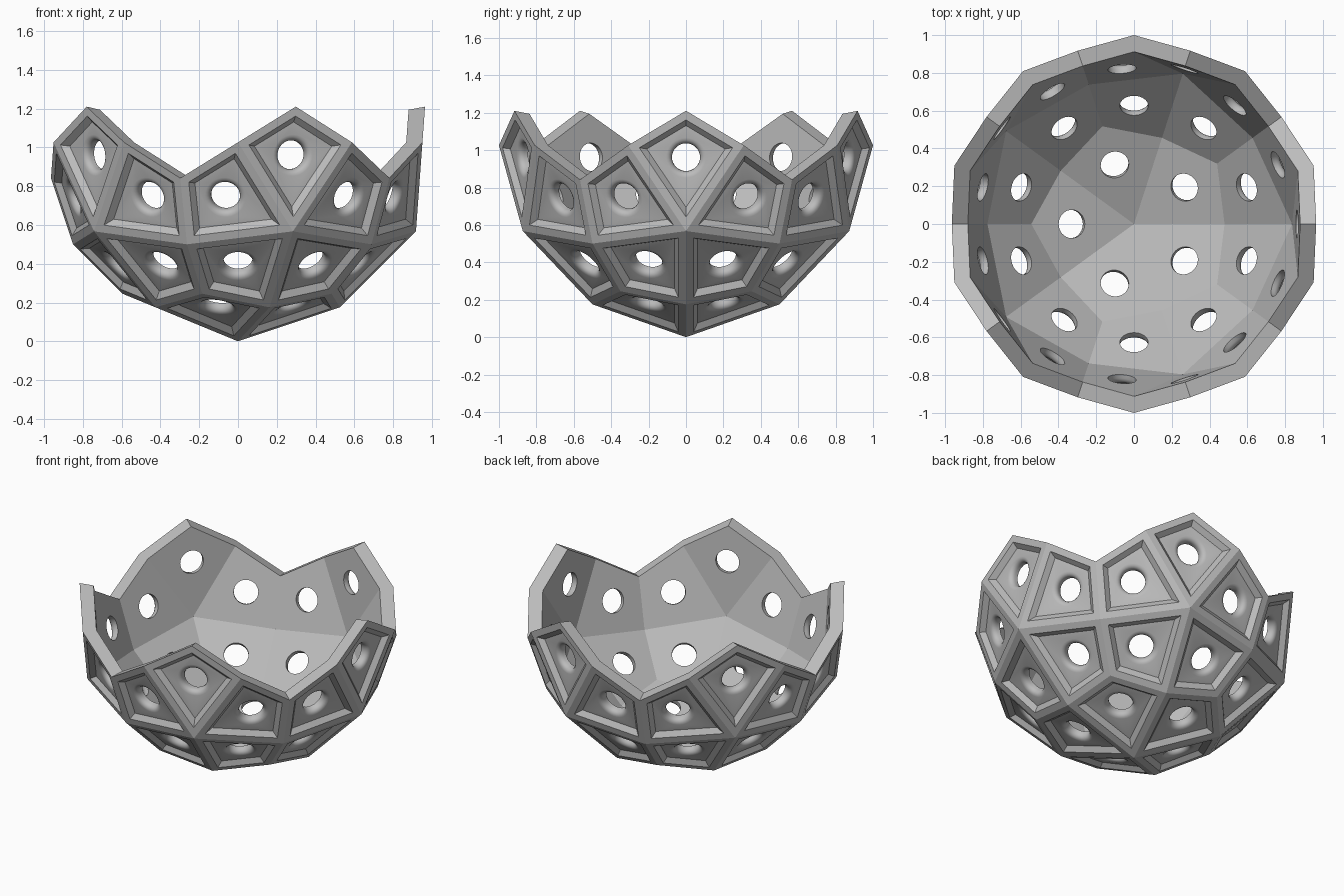
import bpy, bmesh
from math import sin, cos, tau, sqrt, radians
from mathutils import Vector

cube = bpy.data.objects.get("Cube")
if cube:
    bpy.data.objects.remove(cube, do_unlink=True)

R5, R2, R3 = 1.026, 1.0, 0.982      # radii of the three kinds of kite corner
INNER = 0.912                       # inner shell scale
SEG = 32                            # sides of each round hole
BORDER, SLOPE, DEPTH = 0.042, 0.028, 0.03
HOLE, FLARE, FILLET_STEPS = 0.075, 0.032, 4


def ring_points(z, turn):
    r = sqrt(1 - z * z)
    return [Vector((r * cos(turn + tau * k / 5), r * sin(turn + tau * k / 5), z)) for k in range(5)]


# Kites of the lower half: five around the pole, five around each lower point
pole = Vector((0, 0, -1))
low = ring_points(-1 / sqrt(5), 0)
high = ring_points(1 / sqrt(5), tau / 10)
fans = [(pole, low)]
for k in range(5):
    fans.append((low[k], [pole, low[(k + 1) % 5], high[k], high[k - 1], low[k - 1]]))


def kites():
    for p, around in fans:
        for i in range(5):
            q, s = around[i], around[(i + 1) % 5]
            yield [p * R5, (p + q).normalized() * R2,
                   (p + q + s).normalized() * R3, (p + s).normalized() * R2]


bm = bmesh.new()


def add(points):
    return [bm.verts.new(p) for p in points]


def bridge(a, b):
    n = len(a)
    for i in range(n):
        j = (i + 1) % n
        bm.faces.new((a[i], a[j], b[j], b[i]))


def inset(pts, d, normal):
    """Offset each side of a planar outline inward by d."""
    out = []
    for i, p in enumerate(pts):
        a, b = (pts[i - 1] - p).normalized(), (pts[(i + 1) % 4] - p).normalized()
        out.append(p + (a + b) * (d / a.cross(b).length))
    return out


def plate_with_hole(corners, circle):
    """Fill between four corners and a circle with four faces."""
    near = [min(range(SEG), key=lambda k: (circle[k].co - c.co).length) for c in corners]
    for i in range(4):
        j = (i + 1) % 4
        steps = (near[j] - near[i]) % SEG
        arc = [circle[(near[i] + s) % SEG] for s in range(steps, -1, -1)]
        bm.faces.new([corners[i], corners[j]] + arc)


def panel(pts):
    normal = (pts[2] - pts[0]).cross(pts[3] - pts[1]).normalized()
    if normal.dot(pts[0]) < 0:
        pts = pts[::-1]
        normal = -normal
    centre = normal * normal.dot(pts[0])
    u = (pts[0] - centre).normalized()
    v = normal.cross(u)

    def circle(r, depth):
        c = centre - normal * depth
        return add(c + (u * cos(tau * k / SEG) + v * sin(tau * k / SEG)) * r for k in range(SEG))

    # Raised border and sloping recess
    outer = add(pts)
    lip = add(inset(pts, BORDER, normal))
    floor = add(p - normal * DEPTH for p in inset(pts, BORDER + SLOPE, normal))
    bridge(outer, lip)
    bridge(lip, floor)
    # Rounded funnel into a straight hole
    loops = []
    for s in range(FILLET_STEPS + 1):
        a = tau / 4 * s / FILLET_STEPS
        loops.append(circle(HOLE + FLARE * (1 - sin(a)), DEPTH + FLARE * (1 - cos(a))))
    loops.append(circle(HOLE, centre.length * (1 - INNER)))
    for a, b in zip(loops, loops[1:]):
        bridge(a, b)
    plate_with_hole(floor, loops[0])
    # Inner wall
    plate_with_hole(add(p * INNER for p in pts), loops[-1])


for k in kites():
    panel(k)
bmesh.ops.remove_doubles(bm, verts=bm.verts, dist=0.0005)

# Zigzag rim joining the outer and inner shells
rim = [e for e in bm.edges if e.is_boundary and e.verts[0].co.length > 0.95]
for e in rim:
    a, b = e.verts
    bm.faces.new([a, b] + add((b.co * INNER, a.co * INNER)))
bmesh.ops.remove_doubles(bm, verts=bm.verts, dist=0.0005)
bmesh.ops.recalc_face_normals(bm, faces=bm.faces)
bmesh.ops.translate(bm, verts=bm.verts, vec=(0, 0, R5))

mesh = bpy.data.meshes.new("faceted_bowl")
bm.to_mesh(mesh)
bm.free()
bowl = bpy.data.objects.new("faceted_bowl", mesh)
bpy.context.collection.objects.link(bowl)

grey = bpy.data.materials.new("plain_grey")
grey.use_nodes = True
colour = (0.5, 0.5, 0.5, 1)
grey.diffuse_color = colour
grey.node_tree.nodes["Principled BSDF"].inputs["Base Color"].default_value = colour
mesh.materials.append(grey)

bpy.ops.object.select_all(action="DESELECT")
bowl.select_set(True)
bpy.context.view_layer.objects.active = bowl
bpy.ops.object.shade_smooth_by_angle(angle=radians(24))
